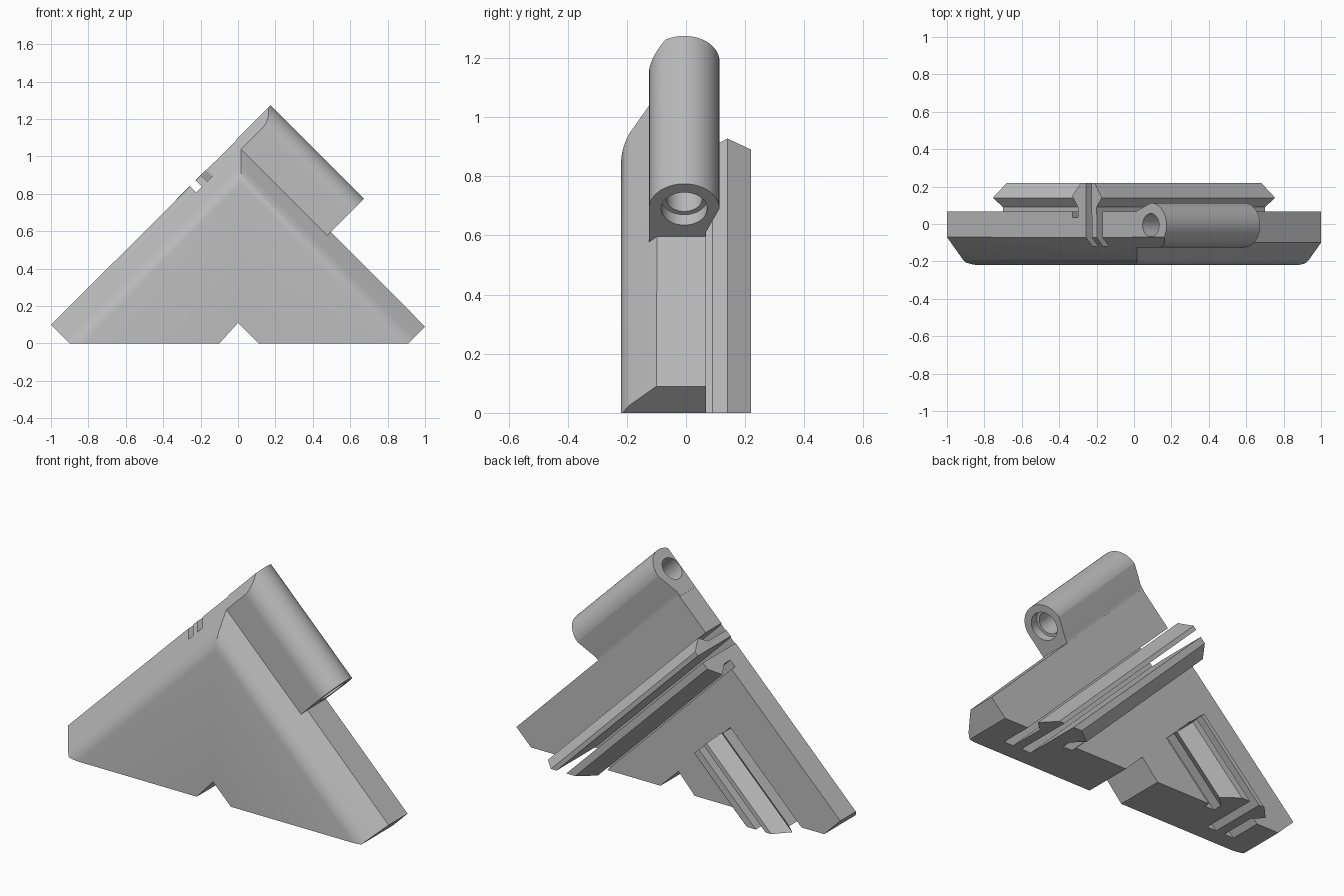
import bpy, bmesh
from math import sin, cos, tan, pi, radians, sqrt
from mathutils import Vector

cube = bpy.data.objects.get("Cube")
if cube:
    bpy.data.objects.remove(cube)

R2 = sqrt(2)
FRONT, BACK = -0.22, 0.067

grey = bpy.data.materials.new("plain grey")
grey.use_nodes = True
grey.diffuse_color = (0.5, 0.5, 0.5, 1)
grey.node_tree.nodes["Principled BSDF"].inputs["Base Color"].default_value = grey.diffuse_color


def diagonal(s, y, t):
    """Point from the two 45 degree directions: s = x + z, t = z - x."""
    return Vector(((s - t) / 2, y, (s + t) / 2))


def loft(bm, ring_a, ring_b):
    a = [bm.verts.new(p) for p in ring_a]
    b = [bm.verts.new(p) for p in ring_b]
    n = len(a)
    bm.faces.new(a)
    bm.faces.new(b[::-1])
    for i in range(n):
        bm.faces.new((a[i], b[i], b[(i + 1) % n], a[(i + 1) % n]))
    bmesh.ops.recalc_face_normals(bm, faces=bm.faces)


def make(name, bm):
    mesh = bpy.data.meshes.new(name)
    bm.to_mesh(mesh)
    bm.free()
    mesh.materials.append(grey)
    obj = bpy.data.objects.new(name, mesh)
    bpy.context.collection.objects.link(obj)
    return obj


def prism(name, profile, end, start=None, flip=False):
    """Extrude an (s, y) profile along t; without a start it stops at the floor."""
    bm = bmesh.new()
    low = [(s, y, -s if start is None else start) for s, y in profile]
    high = [(s, y, end) for s, y in profile]
    rings = []
    for ring in (low, high):
        rings.append([diagonal(t, y, s) if flip else diagonal(s, y, t) for s, y, t in ring])
    loft(bm, *rings)
    return make(name, bm)


def chop(bm, point, normal):
    """Slice off everything beyond a plane and close the cut."""
    cut = bmesh.ops.bisect_plane(bm, geom=bm.verts[:] + bm.edges[:] + bm.faces[:],
                                 plane_co=point, plane_no=normal, clear_outer=True)
    edges = [e for e in cut["geom_cut"] if isinstance(e, bmesh.types.BMEdge) and e.is_boundary]
    if edges:
        bmesh.ops.holes_fill(bm, edges=edges, sides=0)
    bmesh.ops.recalc_face_normals(bm, faces=bm.faces)


def soften(bm, side, edge, edge_y, steps=6, radius=0.12):
    """Chamfer one sloping edge and round it into the front face."""
    outward = Vector((side, 0, 1)) / R2
    centre = edge / R2 - (edge_y - FRONT) - radius * tan(pi / 8)
    for i in range(steps):
        a = radians(45 + 45 * i / steps)
        normal = outward * cos(a) + Vector((0, -sin(a), 0))
        middle = outward * centre + Vector((0, FRONT + radius, 0))
        chop(bm, middle + normal * radius, normal)


def carve(obj, cutter):
    cutter.hide_render = True
    mod = obj.modifiers.new("cut", "BOOLEAN")
    mod.operation = "DIFFERENCE"
    mod.solver = "EXACT"
    mod.object = cutter
    bpy.context.view_layer.objects.active = obj
    bpy.ops.object.modifier_apply(modifier=mod.name)
    bpy.data.objects.remove(cutter)


def smooth(obj):
    bpy.ops.object.select_all(action="DESELECT")
    obj.select_set(True)
    bpy.context.view_layer.objects.active = obj
    bpy.ops.object.shade_smooth_by_angle(angle=radians(25))


def box(s0, s1, y0, y1):
    return [(s0, y0), (s1, y0), (s1, y1), (s0, y1)]


# Triangular body with a notch in its base
outline = [(-1, 0.1), (-0.9, 0), (-0.1, 0), (0, 0.11), (0.11, 0),
           (0.91, 0), (1, 0.09), (0, 1.095)]
bm = bmesh.new()
loft(bm, [(x, FRONT, z) for x, z in outline], [(x, BACK, z) for x, z in outline])
soften(bm, -1, 1.1, -0.07)
soften(bm, 1, 1.09, -0.1)
body = make("body", bm)

# Slits either side of each springy tongue, and the shallow groove by the rail
for flip, end in ((False, 1.4), (True, 0.12)):
    for s0, s1, depth in ((0.585, 0.645, -0.12), (0.70, 0.76, -0.12), (0.44, 0.50, 0.035)):
        carve(body, prism("slit_cutter", box(s0, s1, depth, 0.3), end, -1.2, flip))
smooth(body)

# Flared rails on the back, one long pair and one short pair
tongue = [(0.645, 0.05), (0.645, 0.22), (0.68, 0.22), (0.755, 0.14), (0.70, 0.09), (0.70, 0.05)]
rail = [(0.585, 0.05), (0.585, 0.22), (0.53, 0.22), (0.44, 0.15), (0.50, 0.09), (0.50, 0.05)]
for label, flip, end in (("long", False, 1.1), ("short", True, 0.12)):
    prism(label + "_tongue", tongue, end, flip=flip)
    prism(label + "_rail", rail, end, flip=flip)

# Hinge barrel along the upper slope
HS, HY, HR = 1.28, -0.006, 0.119


def circle(r, first=0.0, last=2 * pi, n=48):
    angles = [first + (last - first) * i / n for i in range(n + 1)]
    if last - first > 6:
        angles.pop()
    return [(HS + R2 * r * sin(a), HY - r * cos(a)) for a in angles]


foot = [(1.12, BACK), (1.08, BACK - 0.001), (1.08, -0.1), (1.05, HY - HR)]
knuckle = prism("hinge_barrel", circle(HR, 0, pi) + foot, 1.1, 0.1)
bm = bmesh.new()
bm.from_mesh(knuckle.data)
soften(bm, -1, 1.1, -0.07, steps=1)
bm.to_mesh(knuckle.data)
bm.free()

# Pin bore with a wider mouth at the lower end
carve(knuckle, prism("bore_cutter", circle(0.062), 1.3, -0.1))
carve(knuckle, prism("mouth_cutter", circle(0.078), 0.17, -0.1))
smooth(knuckle)
